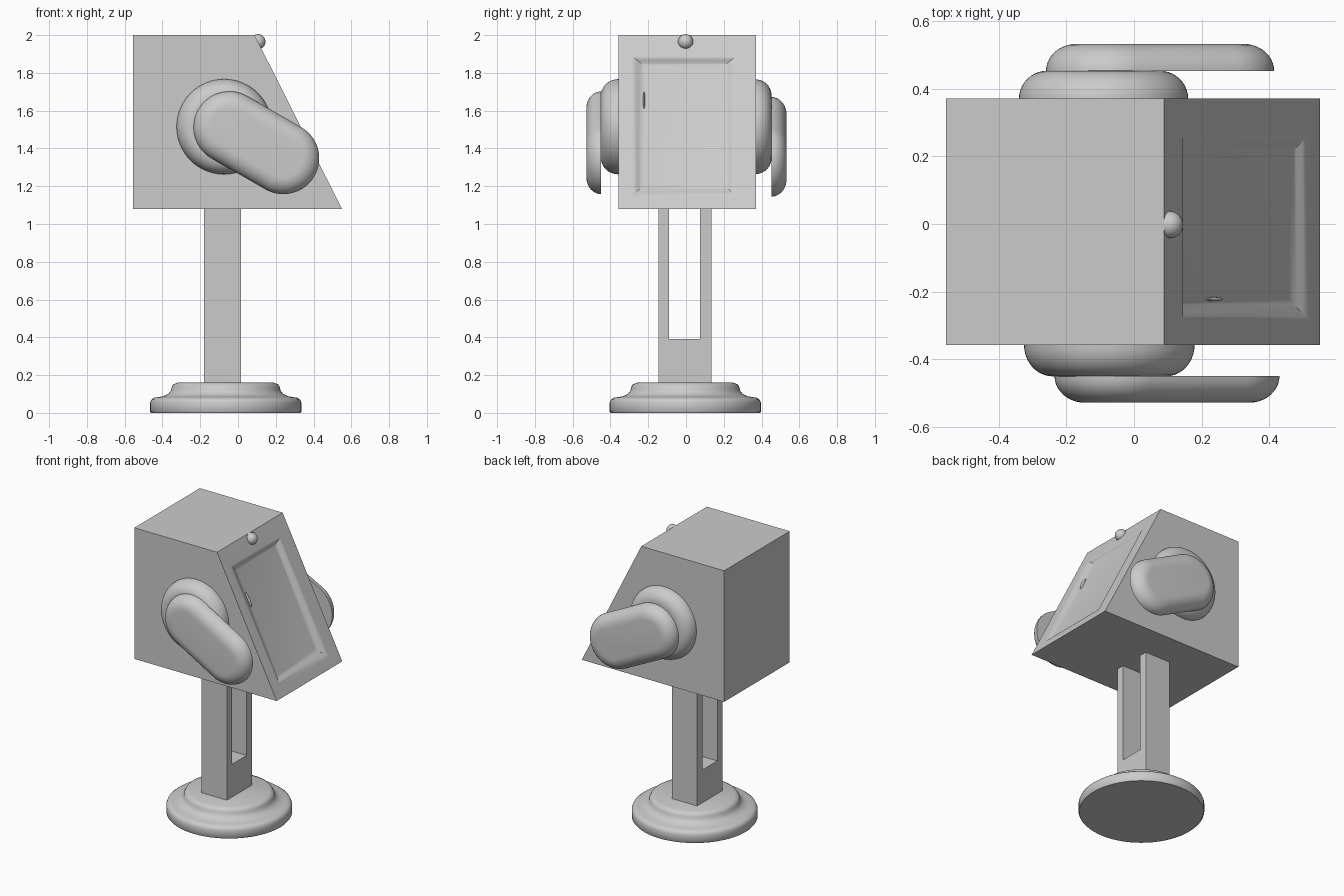
import bpy, bmesh, math
from mathutils import Vector, Matrix

cube = bpy.data.objects.get("Cube")
if cube:
    bpy.data.objects.remove(cube, do_unlink=True)

grey = bpy.data.materials.new("light_grey")
grey.use_nodes = True
colour = (0.6, 0.6, 0.6, 1)
grey.diffuse_color = colour
grey.node_tree.nodes["Principled BSDF"].inputs["Base Color"].default_value = colour


def finish(name, bm, angle=None):
    """Turn a bmesh into a named object, smooth below the given angle."""
    bmesh.ops.remove_doubles(bm, verts=bm.verts, dist=1e-5)
    bmesh.ops.recalc_face_normals(bm, faces=bm.faces)
    mesh = bpy.data.meshes.new(name)
    bm.to_mesh(mesh)
    bm.free()
    mesh.materials.append(grey)
    obj = bpy.data.objects.new(name, mesh)
    bpy.context.collection.objects.link(obj)
    if angle:
        bpy.ops.object.select_all(action='DESELECT')
        obj.select_set(True)
        bpy.context.view_layer.objects.active = obj
        bpy.ops.object.shade_smooth_by_angle(angle=math.radians(angle))
    return obj


def loft(bm, rings, cap_start=True, cap_end=True):
    """Skin a list of closed point rings."""
    loops = [[bm.verts.new(p) for p in ring] for ring in rings]
    for a, b in zip(loops, loops[1:]):
        for i in range(len(a)):
            j = (i + 1) % len(a)
            bm.faces.new((a[i], a[j], b[j], b[i]))
    if cap_start:
        bm.faces.new(loops[0][::-1])
    if cap_end:
        bm.faces.new(loops[-1])


def rounded_pad(name, a, b, radius, y_base, depth, side, bevel):
    """Capsule outline between a and b (x, z), rounded on its outer side."""
    a, b = Vector(a), Vector(b)
    heading = math.atan2(b.y - a.y, b.x - a.x)
    rings = []
    steps, half = 10, 32
    for s in range(steps + 1):
        t = s / steps * math.pi / 2
        r = radius - bevel * (1 - math.cos(t))
        y = y_base + side * depth * math.sin(t)
        ring = []
        for centre, start in ((b, -math.pi / 2), (a, math.pi / 2)):
            for i in range(half + 1):
                u = heading + start + math.pi * i / half
                ring.append((centre.x + r * math.cos(u), y, centre.y + r * math.sin(u)))
        rings.append(ring)
    bm = bmesh.new()
    loft(bm, rings)
    finish(name, bm, 40)


# Round stepped base, turned from a profile of (radius, height)
profile = [(0.395, 0), (0.4, 0.006), (0.4, 0.055), (0.394, 0.07), (0.38, 0.08),
           (0.36, 0.083), (0.33, 0.088), (0.305, 0.1), (0.29, 0.118),
           (0.287, 0.135), (0.278, 0.151), (0.255, 0.16)]
bm = bmesh.new()
loft(bm, [[(-0.065 + r * math.cos(math.tau * i / 64), -0.004 + r * math.sin(math.tau * i / 64), z)
           for i in range(64)] for r, z in profile])
finish("round_base", bm, 45)

# Forked post, a U profile pushed along x
fork = [(-0.145, 0.155), (0.135, 0.155), (0.135, 1.085), (0.075, 1.085),
        (0.075, 0.39), (-0.09, 0.39), (-0.09, 1.085), (-0.145, 1.085)]
bm = bmesh.new()
loft(bm, [[(x, y, z) for y, z in fork] for x in (-0.18, 0.015)])
finish("forked_post", bm)

# Wedge body with a softly sunken screen on the slanted face
BACK, TOP_X, LOW_X, LOW, HIGH = -0.555, 0.088, 0.55, 1.08, 2.0
Y0, Y1 = -0.357, 0.37
normal = Vector((HIGH - LOW, 0, LOW_X - TOP_X)).normalized()


def slant(y, z, depth=0.0):
    x = TOP_X + (HIGH - z) / (HIGH - LOW) * (LOW_X - TOP_X)
    return Vector((x, y, z)) - normal * depth


outer = (-0.29, 0.27, 1.14, 1.89)
inner = (-0.22, 0.20, 1.22, 1.85)
DEPTH = 0.025
rings = [[(BACK, y, z) for y, z in ((Y0, LOW), (Y1, LOW), (Y1, HIGH), (Y0, HIGH))],
         [slant(y, z) for y, z in ((Y0, LOW), (Y1, LOW), (Y1, HIGH), (Y0, HIGH))]]
for s in range(9):
    t = s / 8
    ya, yb, za, zb = (o + (i - o) * t for o, i in zip(outer, inner))
    d = DEPTH * (1 - math.cos(math.pi * t)) / 2
    rings.append([slant(y, z, d) for y, z in ((ya, za), (yb, za), (yb, zb), (ya, zb))])
bm = bmesh.new()
loft(bm, rings)
finish("wedge_body", bm, 25)


def ball(name, centre, scale, turn=0.0):
    bm = bmesh.new()
    bmesh.ops.create_uvsphere(bm, u_segments=32, v_segments=16, radius=1)
    bm.transform(Matrix.Translation(centre) @ Matrix.Rotation(turn, 4, 'Y')
                 @ Matrix.Diagonal((*scale, 1)))
    finish(name, bm, 60)


# Round knob above the screen and a small sliver button at its edge
ball("top_knob", slant(-0.002, 1.965), (0.04, 0.04, 0.04))
tilt = -math.atan2(normal.z, normal.x)
ball("screen_button", slant(-0.222, 1.665, DEPTH - 0.004), (0.012, 0.006, 0.05), tilt)

# Shoulder discs and arms on both sides
rounded_pad("right_shoulder", (-0.073, 1.515), (-0.073, 1.515), 0.252, Y0, 0.093, -1, 0.085)
rounded_pad("left_shoulder", (-0.09, 1.515), (-0.09, 1.515), 0.25, Y1, 0.083, 1, 0.085)
rounded_pad("right_arm", (-0.045, 1.512), (0.24, 1.348), 0.19, -0.449, 0.079, -1, 0.09)
rounded_pad("left_arm", (-0.07, 1.482), (0.224, 1.335), 0.19, 0.452, 0.08, 1, 0.09)
